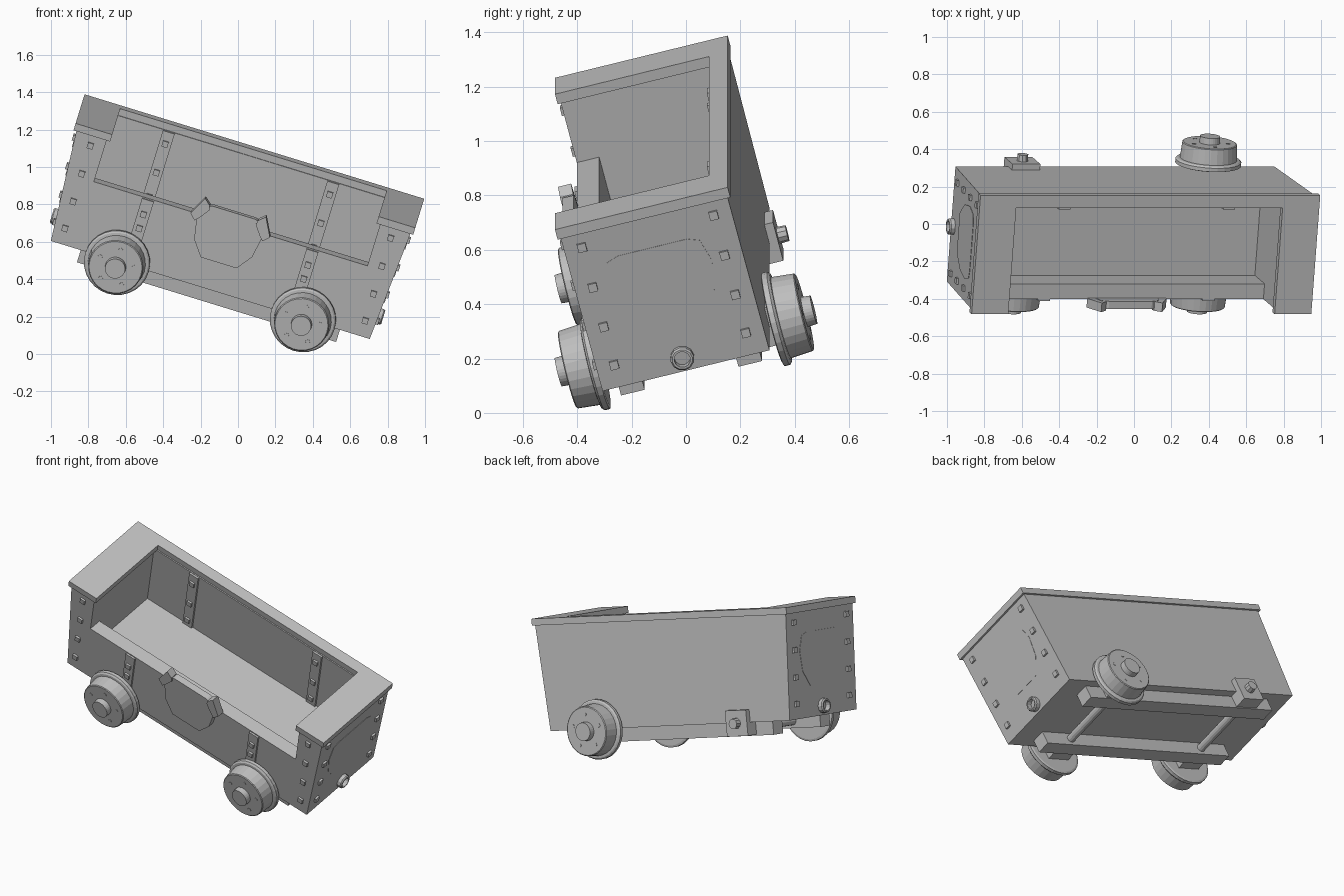
import bpy, bmesh, math
from mathutils import Vector, Matrix

if "Cube" in bpy.data.objects:
    bpy.data.objects.remove(bpy.data.objects["Cube"])

# tilted cart frame: length, depth and height directions, origin at body underside
U = Vector((0.956, 0, -0.294)).normalized()
V = Vector((0.073, 0.969, 0.237))
V = (V - U * V.dot(U)).normalized()
W = U.cross(V)
M = Matrix((U, V, W)).transposed().to_4x4()
M.translation = (-0.125, 0, 0.4175)

GREY = bpy.data.materials.new("plain grey")
GREY.diffuse_color = (0.52, 0.52, 0.52, 1)
GREY.use_nodes = True
GREY.node_tree.nodes["Principled BSDF"].inputs["Base Color"].default_value = GREY.diffuse_color


def finish(name, bm):
    bmesh.ops.recalc_face_normals(bm, faces=bm.faces)
    me = bpy.data.meshes.new(name)
    bm.to_mesh(me)
    bm.free()
    me.materials.append(GREY)
    ob = bpy.data.objects.new(name, me)
    ob.matrix_world = M
    bpy.context.collection.objects.link(ob)
    return ob


def add_box(bm, lo, hi):
    lo, hi = Vector(lo), Vector(hi)
    mid, size = (lo + hi) / 2, hi - lo
    mat = Matrix.Translation(mid) @ Matrix.Diagonal((*size, 1))
    return bmesh.ops.create_cube(bm, size=1, matrix=mat)["verts"]


def boxes(name, spans):
    bm = bmesh.new()
    for lo, hi in spans:
        add_box(bm, lo, hi)
    return finish(name, bm)


def prism(name, pts, place, t0, t1):
    """Extrude a 2D outline; place(p, q, t) gives local coordinates."""
    bm = bmesh.new()
    a = [bm.verts.new(place(p, q, t0)) for p, q in pts]
    b = [bm.verts.new(place(p, q, t1)) for p, q in pts]
    bm.faces.new(a)
    bm.faces.new(b)
    for i in range(len(pts)):
        j = (i + 1) % len(pts)
        bm.faces.new((a[i], a[j], b[j], b[i]))
    return finish(name, bm)


def lathe(name, profile, place, n=24, closed=False):
    """Spin (t, radius) points; place(t, p, q) gives local coordinates."""
    bm = bmesh.new()
    rings = []
    for t, r in profile:
        rings.append([bm.verts.new(place(t, r * math.cos(k * math.tau / n),
                                         r * math.sin(k * math.tau / n))) for k in range(n)])
    pairs = list(zip(rings, rings[1:]))
    if closed:
        pairs.append((rings[-1], rings[0]))
    else:
        bm.faces.new(rings[0])
        bm.faces.new(rings[-1])
    for r0, r1 in pairs:
        for k in range(n):
            m = (k + 1) % n
            bm.faces.new((r0[k], r0[m], r1[m], r1[k]))
    return finish(name, bm)


def end_at(c):
    return 0.892 + 0.068 * c


# tapered tub with a hollow and a lowered front
bm = bmesh.new()
for v in add_box(bm, (-0.892, -0.317, 0), (0.892, 0.317, 0.625)):
    if v.co.z > 0.3:
        v.co.x *= end_at(0.625) / 0.892
body = finish("cart_body", bm)
cuts = [boxes("hollow_cutter", [((-0.765, -0.232, 0.2), (0.765, 0.25, 1))]),
        boxes("front_cutter", [((-0.765, -0.6, 0.382), (0.765, 0.1, 1))])]
for c in cuts:
    c.hide_render = True
    c.hide_viewport = True
    mod = body.modifiers.new("cut", 'BOOLEAN')
    mod.operation = 'DIFFERENCE'
    mod.solver = 'EXACT'
    mod.object = c

# C-shaped top rim
rim = [(-0.95, -0.328), (-0.745, -0.328), (-0.745, 0.257), (0.745, 0.257),
       (0.745, -0.328), (0.95, -0.328), (0.95, 0.328), (-0.95, 0.328)]
prism("top_rim", rim, lambda p, q, t: (p, q, t), 0.623, 0.663)

# straps on the front wall and inside the back wall
straps, rivets = [], []
R = 0.016
for s in (-1, 1):
    a = 0.46 * s
    straps.append(((a - 0.033, -0.328, 0.0), (a + 0.033, -0.31, 0.375)))
    straps.append(((a - 0.033, 0.238, 0.19), (a + 0.033, 0.26, 0.622)))
    for c in (0.1, 0.213, 0.293):
        rivets.append(((a - R, -0.34, c - R), (a + R, -0.32, c + R)))
    for c in (0.25, 0.39, 0.555):
        rivets.append(((a - R, 0.226, c - R), (a + R, 0.245, c + R)))
    # corner rivets on front posts and end walls
    for c in (0.09, 0.245, 0.405, 0.567):
        a = 0.84 * s
        rivets.append(((a - R, -0.33, c - R), (a + R, -0.31, c + R)))
        for b in (-0.25, 0.25):
            x = sorted((s * (end_at(c) - 0.01), s * (end_at(c) + 0.013)))
            rivets.append(((x[0], b - R, c - R), (x[1], b + R, c + R)))
boxes("straps", straps)
boxes("rivets", rivets)

# front badge and its two corner ears
badge = [(-0.16, 0.44), (-0.12, 0.455), (0.12, 0.455), (0.16, 0.44), (0.182, 0.36),
         (0.162, 0.25), (0.1, 0.166), (-0.1, 0.166), (-0.162, 0.25), (-0.182, 0.36)]
ear = [(0.13, 0.43), (0.135, 0.455), (0.17, 0.486), (0.222, 0.385), (0.19, 0.352), (0.165, 0.38)]
prism("front_badge", badge, lambda p, q, t: (p, t, q), -0.353, -0.31)
for s in (-1, 1):
    prism("badge_ear", ear, lambda p, q, t: (s * p, t, q), -0.362, -0.312)
    # faint badge plate on each end wall
    prism("end_badge", badge, lambda p, q, t: (s * (end_at(q * 1.1) + t), p * 1.1, q * 1.1),
          -0.01, 0.002)
    # drawbar ring on each end wall
    lathe("coupling_ring", [(0.88, 0.044), (0.92, 0.044), (0.927, 0.038), (0.927, 0.03), (0.88, 0.03)],
          lambda t, p, q: (s * t, p, 0.055 + q), 12, True)

# underframe beams and cross axles
boxes("underframe_beams", [((-0.725, -0.268, -0.083), (0.725, -0.178, 0.01)),
                           ((-0.725, 0.178, -0.083), (0.725, 0.268, 0.01))])
for a in (-0.52, 0.52):
    lathe("axle", [(-0.2, 0.025), (0.2, 0.025)], lambda t, p, q: (a + p, t, -0.04 + q), 12)

# bearing blocks, stubs and wheels (the rear left wheel is missing)
wheel = [(0.328, 0.165), (0.332, 0.177), (0.352, 0.177), (0.36, 0.168), (0.362, 0.154),
         (0.446, 0.147), (0.45, 0.142), (0.45, 0.056), (0.485, 0.054)]
for a in (-0.52, 0.52):
    for s in (-1, 1):
        b0, b1 = sorted((s * 0.262, s * 0.35))
        boxes("bearing_block", [((a - 0.078, b0, -0.076), (a + 0.078, b1, 0.076))])
        place = lambda t, p, q: (a + p, s * t, q)
        if a < 0 and s > 0:
            lathe("bare_axle_stub", [(0.34, 0.032), (0.385, 0.03)], place, 10)
            continue
        lathe("wheel", wheel, place, 28)
        for k in range(5):
            x = 0.1 * math.sin(k * math.tau / 5)
            z = 0.1 * math.cos(k * math.tau / 5)
            lathe("wheel_bolt", [(0.44, 0.014), (0.452, 0.012)],
                  lambda t, p, q: (a + x + p, s * t, z + q), 6)
